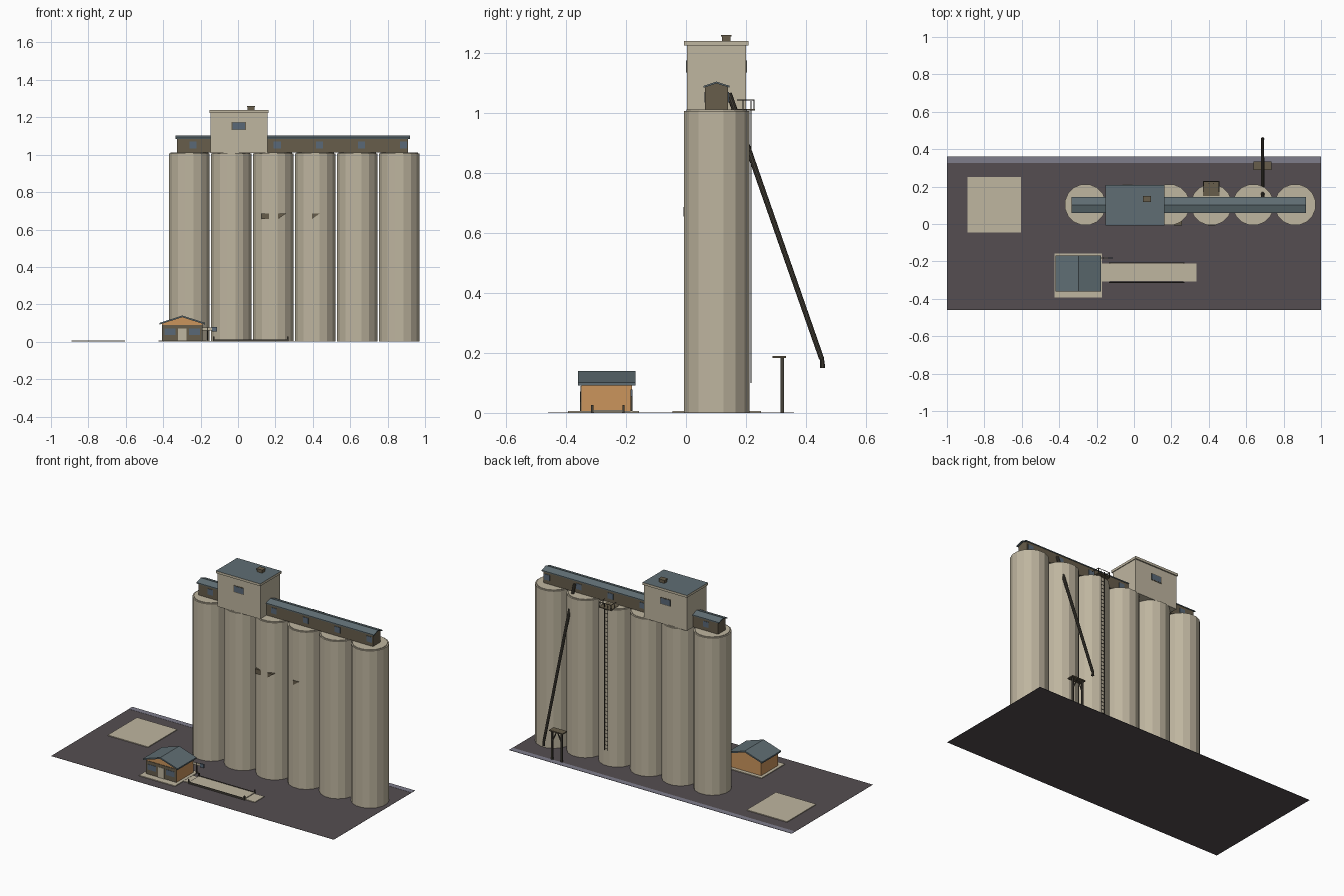
import bpy, math
from mathutils import Vector

if "Cube" in bpy.data.objects:
    bpy.data.objects.remove(bpy.data.objects["Cube"], do_unlink=True)


def material(name, r, g, b):
    m = bpy.data.materials.new(name)
    m.use_nodes = True
    m.diffuse_color = (r, g, b, 1)
    m.node_tree.nodes["Principled BSDF"].inputs["Base Color"].default_value = (r, g, b, 1)
    return m


CONCRETE = material("pale concrete", .52, .465, .35)
ASPHALT = material("dark asphalt", .09, .076, .083)
KERB = material("grey blue kerb", .21, .205, .26)
ROOF = material("slate roof", .115, .155, .172)
CLADDING = material("brown cladding", .135, .11, .07)
GLASS = material("blue glass", .10, .14, .185)
OCHRE = material("ochre wall", .60, .30, .107)
METAL = material("dark metal", .06, .053, .04)


def mesh_object(name, verts, faces, mat):
    me = bpy.data.meshes.new(name)
    me.from_pydata(verts, [], faces)
    me.materials.append(mat)
    ob = bpy.data.objects.new(name, me)
    bpy.context.collection.objects.link(ob)
    return ob


def prism(name, outline, a, b, mat, place):
    """Extrude a closed outline from a to b; place maps (u, v, depth) to xyz."""
    n = len(outline)
    verts = [place(u, v, d) for d in (a, b) for u, v in outline]
    faces = [list(range(n)), list(range(2 * n - 1, n - 1, -1))]
    faces += [[i, i + n, (i + 1) % n + n, (i + 1) % n] for i in range(n)]
    ob = mesh_object(name, verts, faces, mat)
    bpy.context.view_layer.objects.active = ob
    bpy.ops.object.mode_set(mode="EDIT")
    bpy.ops.mesh.select_all(action="SELECT")
    bpy.ops.mesh.normals_make_consistent(inside=False)
    bpy.ops.object.mode_set(mode="OBJECT")
    return ob


def along_x(u, v, d):
    return (d, u, v)


def along_y(u, v, d):
    return (u, d, v)


def along_z(u, v, d):
    return (u, v, d)


def box(name, x0, x1, y0, y1, z0, z1, mat):
    return prism(name, [(x0, y0), (x1, y0), (x1, y1), (x0, y1)], z0, z1, mat, along_z)


def rod(name, start, end, r0, r1, mat, sides=8):
    a, b = Vector(start), Vector(end)
    bpy.ops.mesh.primitive_cone_add(vertices=sides, radius1=r0, radius2=r1,
                                    depth=(b - a).length, location=(a + b) / 2)
    ob = bpy.context.object
    ob.name = name
    ob.rotation_euler = (b - a).to_track_quat("Z", "Y").to_euler()
    ob.data.materials.append(mat)
    return ob


def gable(mid, half, eave, peak, thick):
    """Roof section: a bent strip with vertical eave edges."""
    return [(mid - half, eave), (mid - half, eave + thick), (mid, peak),
            (mid + half, eave + thick), (mid + half, eave), (mid, peak - thick)]


# Site
box("yard", -1, 1, -.46, .36, 0, .001, ASPHALT)
box("kerb_strip", -1, 1, .325, .36, .001, .002, KERB)
box("concrete_pad", -.89, -.605, -.045, .25, .001, .006, CONCRETE)

# Silos
SILO_Y, SILO_R, SIDES = .103, .111, 16
silo_x = [-.26 + .2244 * i for i in range(6)]


def ring(x, r):
    turn = 2 * math.pi / SIDES
    return [(x + r * math.cos((i + .5) * turn), SILO_Y + r * math.sin((i + .5) * turn))
            for i in range(SIDES)]


for i, x in enumerate(silo_x):
    prism(f"silo_{i + 1}", ring(x, SILO_R), .001, 1.006, CONCRETE, along_z)
    prism(f"silo_cap_{i + 1}", ring(x, SILO_R - .008), 1.006, 1.011, CONCRETE, along_z)

# Conveyor gallery over the silos
box("gallery_wall", -.325, .91, .064, .14, 1.011, 1.09, CLADDING)
prism("gallery_roof", gable(.102, .043, 1.084, 1.104, .006), -.335, .92, ROOF, along_x)
prism("gallery_gable", [(.066, 1.086), (.138, 1.086), (.102, 1.1)], -.325, .91, CLADDING, along_x)
for i in range(6):
    x = -.24 + .225 * i
    for side, y in (("front", .0615), ("back", .1395)):
        box(f"gallery_window_{side}_{i + 1}", x - .019, x + .019, y, y + .003, 1.034, 1.07, GLASS)

# Headhouse
box("headhouse", -.147, .157, .003, .2, 1.008, 1.226, CONCRETE)
slab = box("headhouse_roof", -.152, .162, -.007, .208, 1.224, 1.239, CONCRETE)
slab.data.materials.append(ROOF)
for face in slab.data.polygons:
    if face.normal.z > .5:
        face.material_index = 1
for side, y in (("front", 0), ("back", .199)):
    box(f"headhouse_window_frame_{side}", -.034, .042, y + .001, y + .003, 1.132, 1.176, CLADDING)
    box(f"headhouse_window_{side}", -.03, .038, y, y + .004, 1.136, 1.172, GLASS)
box("roof_vent", .05, .087, .12, .148, 1.239, 1.254, CLADDING)
box("roof_vent_lid", .047, .09, .117, .151, 1.254, 1.26, CLADDING)

# Small hatches on the silo fronts
box("hatch", .125, .168, -.005, .03, .655, .686, CLADDING)
for i, x in enumerate((.214, .395)):
    prism(f"hatch_wedge_{i + 1}", [(x, .655), (x, .686), (x + .042, .686)],
          -.009, .03, CLADDING, along_y)

# Access platform with rail, and ladder
LX = silo_x[3]
box("platform", LX - .043, LX + .043, .15, .23, 1.008, 1.013, CLADDING)
for sx in (-1, 1):
    x = LX + sx * .041
    for y in (.19, .227):
        rod("platform_post", (x, y, 1.01), (x, y, 1.044), .002, .002, METAL, 6)
    rod("platform_side_rail", (x, .17, 1.043), (x, .228, 1.043), .002, .002, METAL, 6)
    rod("ladder_stile", (LX + sx * .012, .217, .1), (LX + sx * .012, .217, 1.04), .002, .002, METAL, 6)
rod("platform_back_rail", (LX - .041, .227, 1.043), (LX + .041, .227, 1.043), .002, .002, METAL, 6)
for i in range(38):
    z = .11 + .024 * i
    box("ladder_rung", LX - .012, LX + .012, .216, .218, z, z + .002, METAL)

# Loading spout
SX = .688
rod("spout_pipe", (SX, .143, 1.065), (SX, .452, .18), .0095, .0085, METAL, 10)
rod("spout_nozzle", (SX, .455, .15), (SX, .453, .187), .009, .006, METAL, 10)

# Spout stand with braced legs
box("stand_top", .64, .735, .288, .333, .183, .19, CLADDING)
for sx in (-1, 1):
    x = SX + sx * .034
    box("stand_leg", x - .005, x + .005, .315, .326, .001, .184, METAL)
    rod("stand_brace", (x, .32, .115), (SX + sx * .004, .32, .183), .004, .004, METAL, 6)

# Weighbridge
box("scale_deck", -.13, .265, -.308, -.212, .001, .01, CONCRETE)
box("scale_ramp_left", -.17, -.13, -.308, -.212, .001, .005, CONCRETE)
box("scale_ramp_right", .265, .335, -.308, -.212, .001, .005, CONCRETE)
for y in (-.315, -.211):
    box("scale_rail", -.13, .265, y, y + .006, .001, .012, METAL)
    for x in (-.13, .265):
        box("scale_post", x - .004, x + .004, y - .001, y + .006, .001, .027, METAL)

# Weigh office
box("office_slab", -.425, -.17, -.393, -.157, .001, .006, CONCRETE)
MID = -.298
prism("office_walls", [(MID - .108, .006), (MID + .108, .006), (MID + .108, .1),
                       (MID, .131), (MID - .108, .1)], -.348, -.18, OCHRE, along_y)
prism("office_roof", gable(MID, .122, .092, .14, .009), -.36, -.168, ROOF, along_y)
box("office_front_cladding", MID - .108, MID + .108, -.351, -.348, .006, .09, CLADDING)
box("office_door", MID - .022, MID + .022, -.353, -.35, .006, .072, CONCRETE)
for sx in (-1, 1):
    x = MID + sx * .066
    box("office_window", x - .03, x + .03, -.353, -.35, .036, .07, GLASS)

# Sign on a pole beside the office
box("sign_pole", -.166, -.16, -.185, -.179, .006, .076, METAL)
box("sign_arm", -.19, -.14, -.184, -.18, .06, .075, CONCRETE)
box("sign_board", -.14, -.113, -.185, -.179, .054, .078, GLASS)
